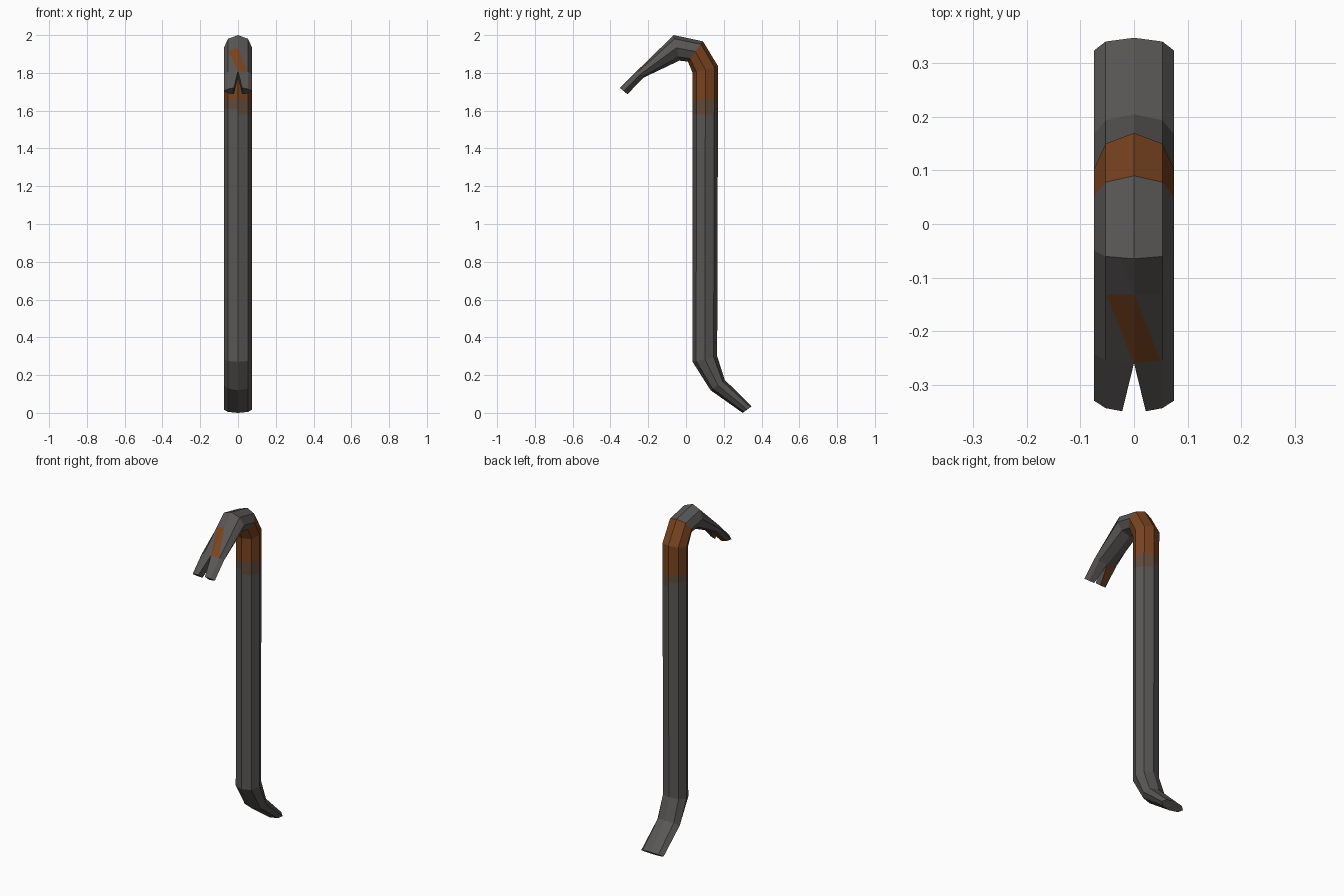
import bpy, bmesh
from math import sin, cos, pi
from mathutils import Vector

if "Cube" in bpy.data.objects:
    bpy.data.objects.remove(bpy.data.objects["Cube"])


def material(name, rgb):
    m = bpy.data.materials.new(name)
    m.use_nodes = True
    m.diffuse_color = (*rgb, 1)
    m.node_tree.nodes["Principled BSDF"].inputs["Base Color"].default_value = (*rgb, 1)
    return m


STEEL, RUST, FADED = 0, 1, 2
SIDES = 8
HALF_WIDTH = 0.075
SLOT = 0.022

# Octagonal sections along the bar: outer (back) and inner (front) point in y, z
sections = [
    ((-0.35, 1.72), (-0.31, 1.687)),    # claw tip
    ((-0.26, 1.81), (-0.225, 1.775)),   # slot root
    ((-0.065, 2.0), (-0.035, 1.865)),   # hook top
    ((0.09, 1.967), (0.01, 1.86)),      # hook back
    ((0.17, 1.835), (0.035, 1.80)),     # shaft top
    ((0.165, 0.30), (0.035, 0.27)),     # shaft bottom
    ((0.205, 0.175), (0.13, 0.12)),     # foot bend
    ((0.348, 0.035), (0.30, 0.0)),      # foot tip
]

bm = bmesh.new()


def section_point(outer, inner, k):
    """Corner k of a section; corner 0 is the outer one."""
    a = 2 * pi * k / SIDES
    o, i = Vector((0, *outer)), Vector((0, *inner))
    p = (o + i) / 2 + (o - i) / 2 * cos(a)
    p.x = HALF_WIDTH * sin(a)
    return p


rings = [[bm.verts.new(section_point(o, i, k)) for k in range(SIDES)]
         for o, i in sections[1:]]

# Bar: hook, shaft and foot
for n, (a, b) in enumerate(zip(rings, rings[1:])):
    for k in range(SIDES):
        j = (k + 1) % SIDES
        f = bm.faces.new((a[k], a[j], b[j], b[k]))
        f.material_index = RUST if n == 1 + 1 else STEEL
bm.faces.new(rings[-1])

# Two claw prongs with a V slot between them
for side in (1, -1):
    root = [rings[0][(side * k) % SIDES] for k in range(5)]
    tip = []
    for k in range(5):
        p = section_point(*sections[0], side * k)
        if k in (0, 4):
            p.x = side * SLOT
        tip.append(bm.verts.new(p))
    for k in range(5):
        j = (k + 1) % 5
        f = bm.faces.new((root[k], root[j], tip[j], tip[k]))
        if side < 0 and k == 3:
            f.material_index = RUST
    bm.faces.new(tip)

bmesh.ops.recalc_face_normals(bm, faces=bm.faces[:])


def cut(faces, point, normal):
    geom = set(faces)
    for f in faces:
        geom.update(f.edges, f.verts)
    bmesh.ops.bisect_plane(bm, geom=list(geom), plane_co=point, plane_no=normal)


# Worn rust band at the top of the shaft
for z in (1.66, 1.61, 1.58):
    cut(bm.faces[:], (0, 0, z), (0, 0, 1))
for f in bm.faces:
    c = f.calc_center_median()
    if c.y > 0.03 and c.z < 1.82:
        if c.z > 1.66:
            f.material_index = RUST
        elif c.z > 1.61 or (c.z > 1.58 and c.x > 0):
            f.material_index = FADED


# Slanted rust streak on top of the claw
def claw_top():
    found = []
    for f in bm.faces:
        c = f.calc_center_median()
        if f.normal.z > 0.3 and abs(c.x) < 0.053 and -0.265 < c.y < -0.06:
            found.append(f)
    return found


slant = Vector((0.127, 0.05, 0)).normalized()
left_edge, right_edge = Vector((0, -0.262, 0)), Vector((0, -0.13, 0))
top_edge = Vector((0, -0.132, 0))
for point, normal in ((left_edge, slant), (right_edge, slant), (top_edge, (0, 1, 0))):
    cut(claw_top(), point, normal)
for f in claw_top():
    c = f.calc_center_median()
    c.z = 0
    if (c - left_edge).dot(slant) > 0 > (c - right_edge).dot(slant) and c.y < top_edge.y:
        f.material_index = RUST

mesh = bpy.data.meshes.new("pry_bar")
bm.to_mesh(mesh)
bm.free()
for name, rgb in (("dark_steel", (0.10, 0.094, 0.09)),
                  ("rust", (0.19, 0.056, 0.014)),
                  ("faded_rust", (0.12, 0.068, 0.042))):
    mesh.materials.append(material(name, rgb))
bar = bpy.data.objects.new("pry_bar", mesh)
bpy.context.collection.objects.link(bar)
